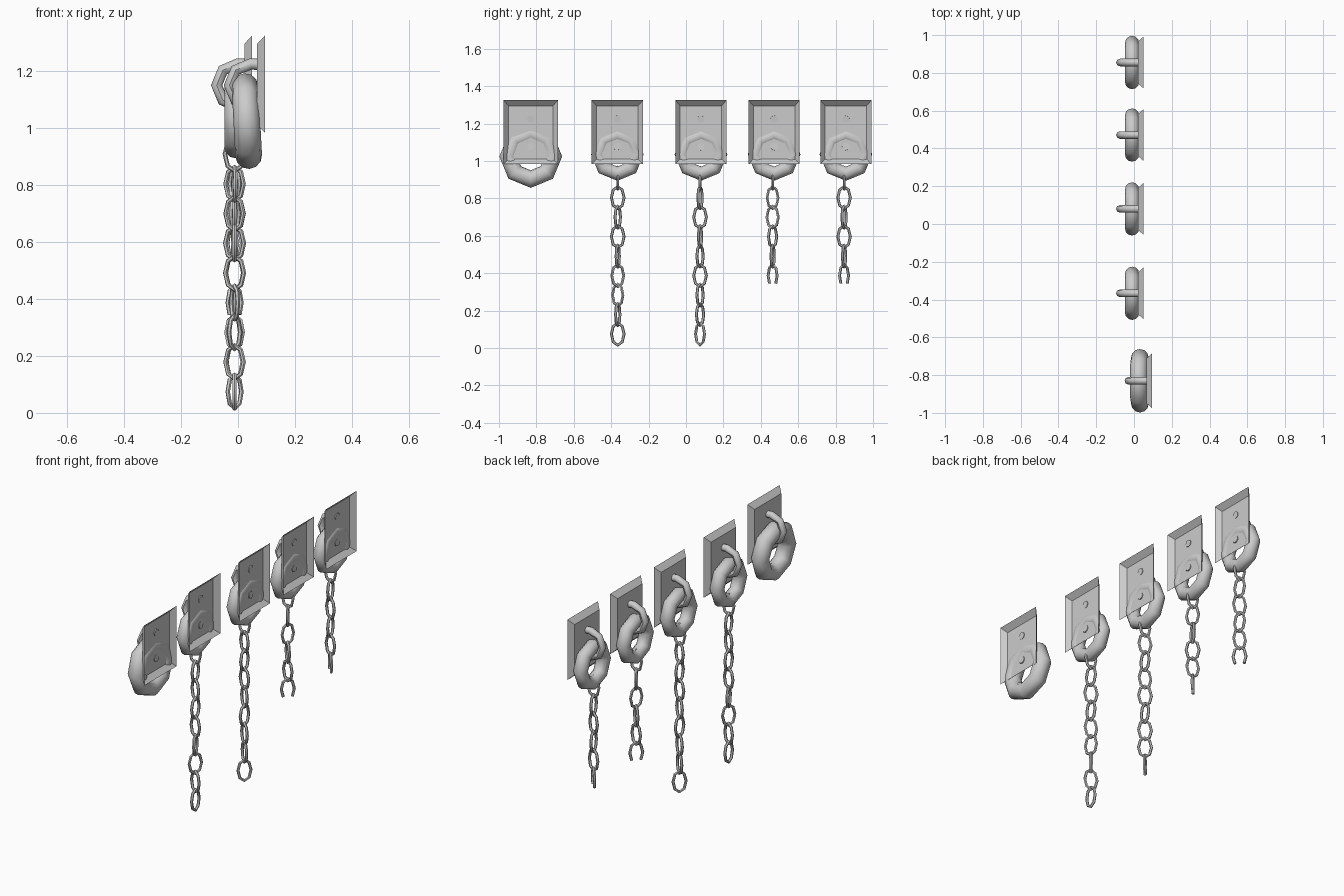
import bpy, bmesh
from math import sin, cos, pi, radians
from mathutils import Vector, Matrix

if "Cube" in bpy.data.objects:
    bpy.data.objects.remove(bpy.data.objects["Cube"])


def finish(bm, name, smooth=True):
    bmesh.ops.recalc_face_normals(bm, faces=bm.faces)
    me = bpy.data.meshes.new(name)
    bm.to_mesh(me)
    bm.free()
    ob = bpy.data.objects.new(name, me)
    bpy.context.collection.objects.link(ob)
    if smooth:
        bpy.ops.object.select_all(action='DESELECT')
        ob.select_set(True)
        bpy.context.view_layer.objects.active = ob
        bpy.ops.object.shade_smooth_by_angle(angle=radians(46))
    return ob


def tube(bm, path, r, sides, mat, closed=True):
    """Sweep a round section along a flat path of (y, z) points."""
    pts = [Vector((0, y, z)) for y, z in path]
    n = len(pts)
    axis = Vector((1, 0, 0))
    rings = []
    for i, p in enumerate(pts):
        a = pts[i - 1] if closed or i > 0 else p
        b = pts[(i + 1) % n] if closed or i < n - 1 else p
        t = ((p - a).normalized() + (b - p).normalized()).normalized()
        out = t.cross(axis)
        rings.append([bm.verts.new(mat @ (p + r * (cos(2 * pi * k / sides) * out
                                                   + sin(2 * pi * k / sides) * axis)))
                      for k in range(sides)])
    for i in range(n if closed else n - 1):
        A, B = rings[i], rings[(i + 1) % n]
        for k in range(sides):
            m = (k + 1) % sides
            bm.faces.new((A[k], A[m], B[m], B[k]))
    if not closed:
        bm.faces.new(rings[0])
        bm.faces.new(rings[-1])


def octagon(ry, rz, start=0, count=8):
    return [(ry * cos((start + i) * pi / 4), rz * sin((start + i) * pi / 4))
            for i in range(count)]


def plate(name, x, y, hw):
    """Shallow pan: sloped rim, face toward -x, open at the back."""
    bm = bmesh.new()
    rect = lambda px, h, z0, z1: [bm.verts.new((px, y + sy * h, z)) for sy, z in
                                  ((-1, z0), (1, z0), (1, z1), (-1, z1))]
    face = rect(x - 0.028, hw - 0.026, 1.01, 1.295)
    rim = rect(x, hw, 0.983, 1.325)
    bm.faces.new(face)
    for i in range(4):
        j = (i + 1) % 4
        bm.faces.new((face[i], face[j], rim[j], rim[i]))
    finish(bm, name, False)


def hook(name, x, y):
    """Half loop standing out of the plate toward -x."""
    bm = bmesh.new()
    arc = octagon(0.075, 0.075, 2, 5)
    path = [(0.026, 0.073)] + arc + [(0.026, -0.073)]
    mat = Matrix.Translation((x, y, 1.15)) @ Matrix.Rotation(-pi / 2, 4, 'Z')
    tube(bm, path, 0.02, 8, mat, closed=False)
    finish(bm, name)


def ring(name, x, y, z, major, minor, tilt):
    bm = bmesh.new()
    mat = Matrix.Translation((x, y, z)) @ Matrix.Rotation(radians(tilt), 4, 'Y')
    tube(bm, octagon(major, major), minor, 12, mat)
    finish(bm, name)


def chain(name, x, y, angles, broken):
    """Links hung downward, each turned by its angle; a broken end link is open."""
    bm = bmesh.new()
    for i, ang in enumerate(angles):
        mat = (Matrix.Translation((x, y, 0.908 - 0.1042 * i))
               @ Matrix.Rotation(radians(ang), 4, 'Z'))
        if broken and i == len(angles) - 1:
            path = octagon(0.034, 0.059, -1, 7)
            tube(bm, path, 0.008, 6, mat, closed=False)
        else:
            tube(bm, octagon(0.034, 0.059), 0.008, 6, mat)
    finish(bm, name)


# Large empty ring set
plate("plate_1", 0.095, -0.83, 0.145)
hook("hook_1", 0.045, -0.83)
ring("ring_1", 0.031, -0.83, 1.024, 0.121, 0.047, -3)

# Four smaller sets with chains: plate y, chain y, link angles, broken end
sets = [
    (-0.367, -0.365, [90, 5, 65, 0, 75, 20, -35, 70, 0], False),
    (0.08, 0.075, [90, 70, 0, 75, 60, -5, 60, 55, -45], False),
    (0.471, 0.463, [90, 30, -25, 50, 75, -45], True),
    (0.855, 0.845, [90, 10, 70, 10, 75, 45], True),
]
for i, (py, cy, angles, broken) in enumerate(sets, 2):
    plate(f"plate_{i}", 0.05, py, 0.137)
    hook(f"hook_{i}", 0.0, py)
    ring(f"ring_{i}", -0.01, py, 1.035, 0.103, 0.038, 0)
    chain(f"chain_{i}", -0.012, cy, angles, broken)
